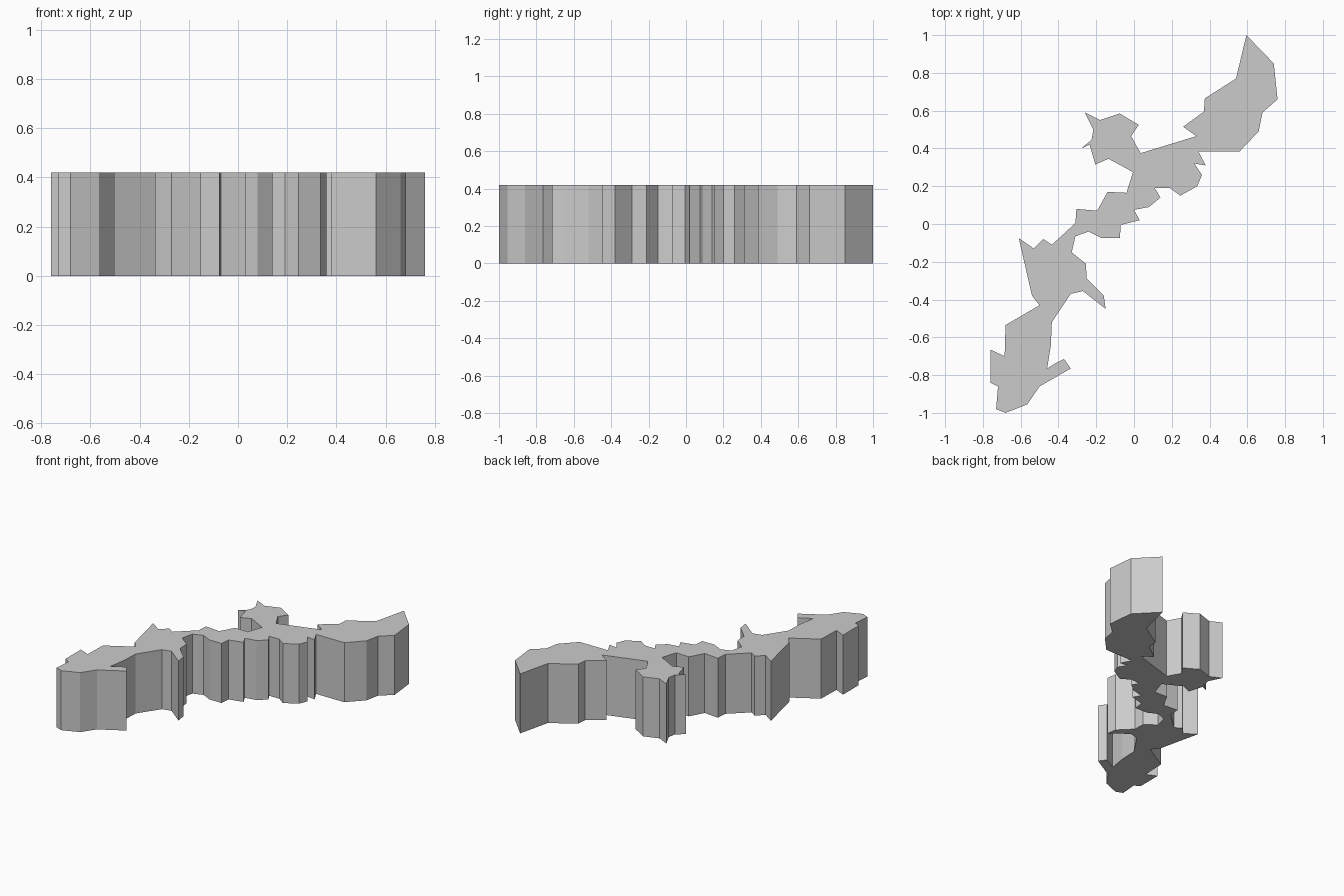
import bpy
import bmesh

HEIGHT = 0.42

# East coast, from the northern tip down to the southern end
east_coast = [
    (0.595, 1.0), (0.74, 0.85), (0.76, 0.66), (0.68, 0.59), (0.66, 0.49),
    (0.56, 0.385), (0.34, 0.385), (0.38, 0.31), (0.32, 0.32), (0.36, 0.26),
    (0.335, 0.2), (0.245, 0.15), (0.19, 0.19), (0.11, 0.19), (0.14, 0.14),
    (0.08, 0.09), (0.0, 0.075), (0.03, 0.02), (-0.07, -0.005), (-0.075, -0.075),
    (-0.17, -0.075), (-0.24, -0.04), (-0.31, -0.065), (-0.33, -0.15),
    (-0.255, -0.21), (-0.25, -0.29), (-0.16, -0.38), (-0.15, -0.45),
    (-0.27, -0.355), (-0.335, -0.37), (-0.435, -0.52), (-0.44, -0.64),
    (-0.46, -0.765), (-0.42, -0.74), (-0.37, -0.715), (-0.335, -0.765),
    (-0.5, -0.86), (-0.565, -0.955),
]

# West coast, from the southern end back up to the neck
west_coast = [
    (-0.68, -1.0), (-0.73, -0.98), (-0.72, -0.86), (-0.76, -0.84),
    (-0.76, -0.665), (-0.685, -0.7), (-0.68, -0.535), (-0.5, -0.43),
    (-0.54, -0.38), (-0.61, -0.075), (-0.53, -0.13), (-0.48, -0.08),
    (-0.435, -0.11), (-0.31, 0.005), (-0.305, 0.08), (-0.195, 0.07),
    (-0.14, 0.17), (-0.04, 0.165),
]

# Branching peninsula and the northern west shore
peninsula = [
    (-0.005, 0.275), (-0.135, 0.345), (-0.205, 0.315), (-0.235, 0.42),
    (-0.28, 0.4), (-0.225, 0.445), (-0.215, 0.5), (-0.26, 0.59),
    (-0.18, 0.55), (-0.075, 0.585), (0.025, 0.525), (-0.015, 0.465),
    (0.035, 0.375),
]
north_shore = [(0.33, 0.465), (0.26, 0.515), (0.37, 0.595), (0.375, 0.665), (0.54, 0.77)]


def extrude_outline(name, outline, height):
    bm = bmesh.new()
    base = bm.faces.new([bm.verts.new((x, y, 0)) for x, y in outline])
    top = bmesh.ops.extrude_face_region(bm, geom=[base], use_keep_orig=True)
    verts = [g for g in top["geom"] if isinstance(g, bmesh.types.BMVert)]
    bmesh.ops.translate(bm, verts=verts, vec=(0, 0, height))
    bmesh.ops.recalc_face_normals(bm, faces=bm.faces)
    mesh = bpy.data.meshes.new(name)
    bm.to_mesh(mesh)
    bm.free()
    obj = bpy.data.objects.new(name, mesh)
    bpy.context.collection.objects.link(obj)
    return obj


# Flat-topped land slab with vertical cliffs
extrude_outline("land_slab", east_coast + west_coast + peninsula + north_shore, HEIGHT)
